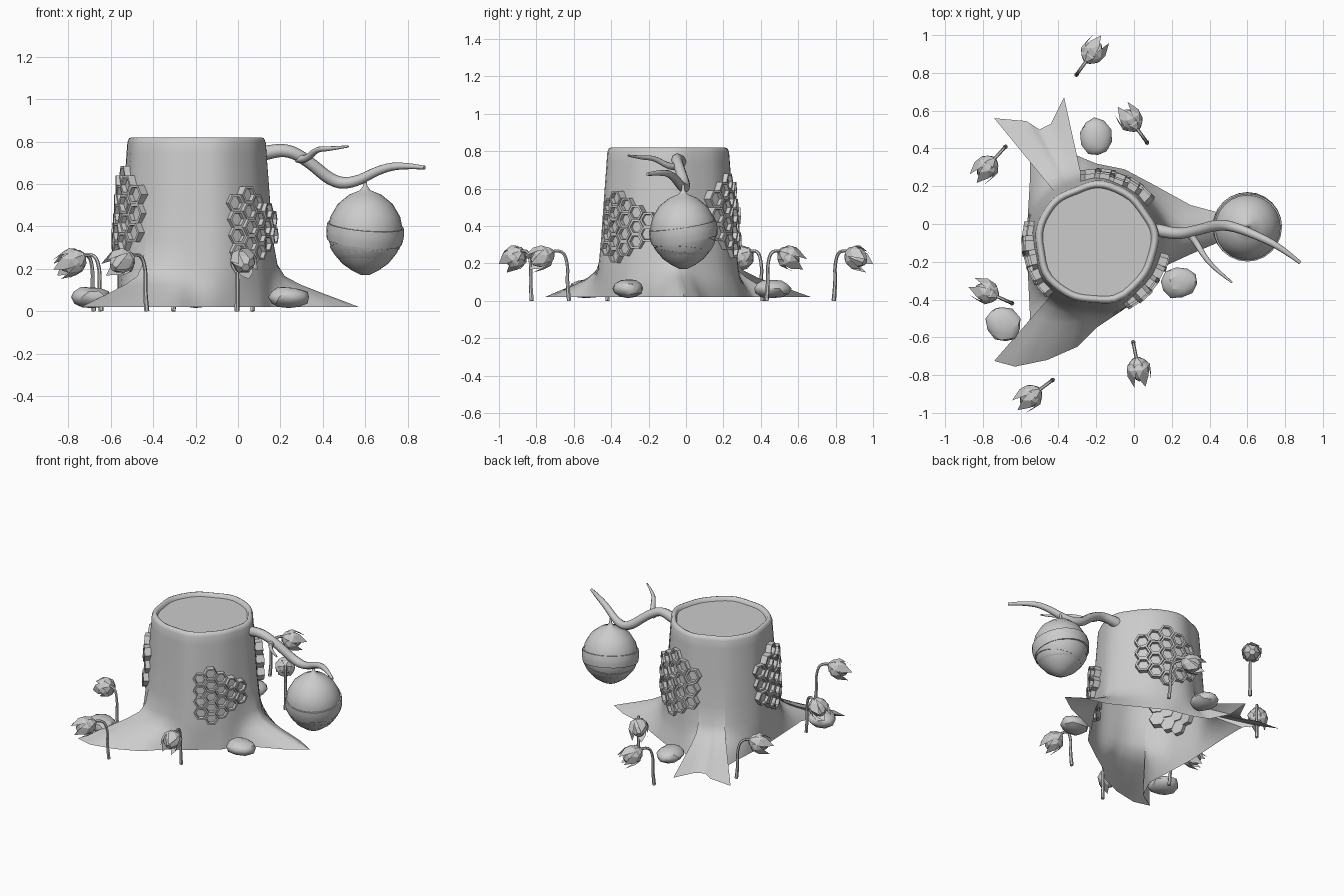
import bpy, math, random
from mathutils import Vector, Matrix

if "Cube" in bpy.data.objects:
    bpy.data.objects.remove(bpy.data.objects["Cube"])

random.seed(4)
CX, CY = -0.2, -0.1          # trunk axis


def make(name, verts, faces, smooth=35):
    me = bpy.data.meshes.new(name)
    me.from_pydata([tuple(v) for v in verts], [], faces)
    ob = bpy.data.objects.new(name, me)
    bpy.context.collection.objects.link(ob)
    bpy.ops.object.select_all(action='DESELECT')
    ob.select_set(True)
    bpy.context.view_layer.objects.active = ob
    if smooth:
        bpy.ops.object.shade_smooth_by_angle(angle=math.radians(smooth))
    return ob


def loft(rings, cap_start=False, cap_end=False):
    n = len(rings[0])
    verts = [v for r in rings for v in r]
    faces = [(k * n + i, k * n + (i + 1) % n, (k + 1) * n + (i + 1) % n, (k + 1) * n + i)
             for k in range(len(rings) - 1) for i in range(n)]
    if cap_start:
        faces.append(tuple(range(n - 1, -1, -1)))
    if cap_end:
        faces.append(tuple(range(len(verts) - n, len(verts))))
    return verts, faces


def lathe(profile, n, cap_start=False, cap_end=False):
    return loft([[Vector((r * math.cos(math.tau * i / n), r * math.sin(math.tau * i / n), z))
                  for i in range(n)] for r, z in profile], cap_start, cap_end)


def tube(name, pts, sides=2):
    # tapered smooth tube, pts = (x, y, z, radius)
    cu = bpy.data.curves.new(name, 'CURVE')
    cu.dimensions = '3D'
    cu.bevel_depth, cu.bevel_resolution, cu.use_fill_caps = 1.0, sides, True
    sp = cu.splines.new('NURBS')
    sp.points.add(len(pts) - 1)
    for p, (x, y, z, r) in zip(sp.points, pts):
        p.co, p.radius = (x, y, z, 1), r
    sp.order_u, sp.use_endpoint_u, sp.resolution_u = 3, True, 4
    ob = bpy.data.objects.new(name, cu)
    bpy.context.collection.objects.link(ob)
    bpy.ops.object.select_all(action='DESELECT')
    ob.select_set(True)
    bpy.context.view_layer.objects.active = ob
    bpy.ops.object.convert(target='MESH')
    bpy.ops.object.shade_smooth_by_angle(angle=math.radians(50))


# Stump: ground outline with three roots blended into a round trunk, open below
outline = [(.57, -.01), (.45, .06), (.3, .1), (.1, .21), (-.05, .29), (-.2, .32), (-.32, .37),
           (-.385, .5), (-.37, .67), (-.44, .53), (-.5, .5), (-.57, .545), (-.74, .56),
           (-.61, .5), (-.55, .42), (-.55, .25), (-.56, .08), (-.57, -.1), (-.56, -.3),
           (-.55, -.5), (-.62, -.65), (-.74, -.725), (-.63, -.755), (-.46, -.72), (-.3, -.65),
           (-.2, -.55), (-.08, -.47), (.1, -.34), (.17, -.22), (.3, -.16), (.44, -.1)]
base = []
for a, b in zip(outline, outline[1:] + outline[:1]):
    base += [Vector((*a, 0)).lerp(Vector((*b, 0)), t / 3) for t in range(3)]


def trunk_ring(r, z, f):
    ring = []
    for p in base:
        a = math.atan2(p.y - CY, p.x - CX)
        w = r * (1 + .018 * math.sin(5 * a + 1) + .01 * math.sin(9 * a))
        q = Vector((CX + w * math.cos(a), CY + w * math.sin(a), 0)).lerp(p, f)
        ring.append(Vector((q.x, q.y, z)))
    return ring


levels = [(.37, .02, 1), (.37, .05, .8), (.37, .085, .56), (.37, .125, .3), (.37, .165, .11),
          (.367, .22, .03), (.357, .34, 0), (.342, .55, 0), (.328, .74, 0), (.324, .795, 0),
          (.316, .815, 0), (.303, .82, 0), (.292, .815, 0), (.285, .795, 0)]
make('stump', *loft([trunk_ring(*l) for l in levels], cap_end=True), 50)


# Honeycomb patches wrapped on the trunk
def honeycomb(name, angle, zc, pitch, columns):
    verts, faces = [], []
    hr = pitch / math.sqrt(3)
    for c, count in enumerate(columns):
        u = (c - (len(columns) - 1) / 2) * hr * 1.5
        for k in range(count):
            z = zc + (k - (count - 1) / 2) * pitch
            rad = .37 - .05 * (z - .2) / .6
            a = angle + u / (rad + .01)
            n = Vector((math.cos(a), math.sin(a), 0))
            t = Vector((-n.y, n.x, 0))
            mid = Vector((CX, CY, z)) + n * rad
            d = random.uniform(.022, .042)
            rings = [[mid + n * dd + (t * math.cos(i * math.pi / 3)
                      + Vector((0, 0, math.sin(i * math.pi / 3)))) * hr * s for i in range(6)]
                     for dd, s in ((-.035, 1), (d, 1), (d, .74), (d - .022, .7))]
            v, f = loft(rings, True, True)
            faces += [tuple(i + len(verts) for i in q) for q in f]
            verts += v
    make(name, verts, faces, 0)


honeycomb('honeycomb_front', math.radians(-37), .395, .077, [2, 3, 4, 5, 4][::-1])
honeycomb('honeycomb_left', math.radians(195), .46, .09, [3, 4, 5, 4, 3])
honeycomb('honeycomb_back', math.radians(70), .455, .09, [3, 4, 5, 4, 3])

# Branch and twig
tube('branch', [(.05, -.03, .73, .04), (.12, -.03, .745, .034), (.23, -.055, .765, .03),
                (.33, -.035, .71, .028), (.45, .0, .605, .03), (.55, -.02, .605, .025),
                (.67, -.07, .67, .021), (.77, -.12, .69, .017), (.88, -.205, .677, .009)])
tube('twig', [(.28, -.04, .72, .02), (.32, -.08, .71, .018), (.37, -.17, .765, .014),
              (.43, -.24, .765, .011), (.52, -.31, .777, .005)])

# Hanging hive: round body with tilted paper bands
hive = make('hive', *lathe([(.005, .25), (.01, .215), (.025, .195), (.075, .175), (.13, .13),
                            (.165, .07), (.177, .01), (.17, -.05), (.15, -.1), (.11, -.15),
                            (.06, -.185), (.02, -.205)], 24, True, True))
hive.location = (.6, -.015, .375)
for i, (lo, hi, tilt, turn, r) in enumerate([(-.05, .03, 10, .5, .184), (-.105, -.045, -9, 1.1, .181),
                                             (-.15, -.1, 7, 2.2, .181)]):
    prof = []
    for k in range(4):
        z = lo + (hi - lo) * k / 3
        prof.append((math.sqrt(r * r - z * z), z))
    prof = [(prof[0][0] - .02, lo)] + prof + [(prof[-1][0] - .02, hi)]
    band = make('hive_band_%d' % (i + 1), *lathe(prof, 24))
    band.location = (.6, -.015, .375)
    band.rotation_euler = (math.radians(tilt) * math.cos(turn), math.radians(tilt) * math.sin(turn), 0)

# Drooping bell flowers: bent stem, six-sided bud and pointed petals
flowers = [(-.305, .79, -.215, .915), (.07, .43, -.02, .555), (-.68, .41, -.78, .30),
           (-.645, -.42, -.79, -.355), (-.43, -.825, -.55, -.915), (-.005, -.625, .025, -.77)]
for i, (x, y, bx, by) in enumerate(flowers):
    d = Vector((bx - x, by - y, 0)).normalized()
    tube('stem_%d' % (i + 1), [(x + d.x * s, y + d.y * s, z, r) for s, z, r in
                               ((0, 0, .012), (.012, .1, .01), (.005, .19, .009),
                                (.035, .28, .009), (.1, .262, .009))], 1)
    bud_v, bud_f = lathe([(.012, 0), (.042, .02), (.058, .06), (.05, .1), (.02, .132)], 6, True, True)
    for k in range(5):
        rot = Matrix.Rotation(math.tau * k / 5, 4, 'Z')
        o = len(bud_v)
        bud_v += [rot @ Vector(p) for p in ((.012, 0, -.002), (.046, -.036, .045), (.064, 0, .05),
                                            (.046, .036, .045), (.057, -.03, .09), (.06, .03, .09),
                                            (.052, 0, .155))]
        bud_f += [(o, o + 1, o + 2), (o, o + 2, o + 3), (o + 2, o + 1, o + 4),
                  (o + 2, o + 5, o + 3), (o + 2, o + 4, o + 6), (o + 2, o + 6, o + 5)]
    bud = make('flower_%d' % (i + 1), bud_v, bud_f, 25)
    bud.location = (x + d.x * .085, y + d.y * .085, .265)
    axis = (d + Vector((0, 0, -.5))).normalized()
    bud.rotation_mode = 'QUATERNION'
    bud.rotation_quaternion = axis.to_track_quat('Z', 'Y')

# Rocks
for i, (x, y, sx, sy, turn) in enumerate([(-.2, .46, .083, .102, .1), (.24, -.31, .1, .085, .2),
                                          (-.69, -.53, .088, .1, .7)]):
    bpy.ops.mesh.primitive_ico_sphere_add(subdivisions=2, radius=1, location=(x, y, .066))
    rock = bpy.context.object
    rock.name = 'rock_%d' % (i + 1)
    for v in rock.data.vertices:
        v.co *= random.uniform(.93, 1.06)
        v.co.z = max(-.95, min(.85 - .3 * v.co.x, v.co.z))
    rock.scale = (sx, sy, .054)
    rock.rotation_euler.z = turn
    bpy.ops.object.shade_smooth_by_angle(angle=math.radians(30))
